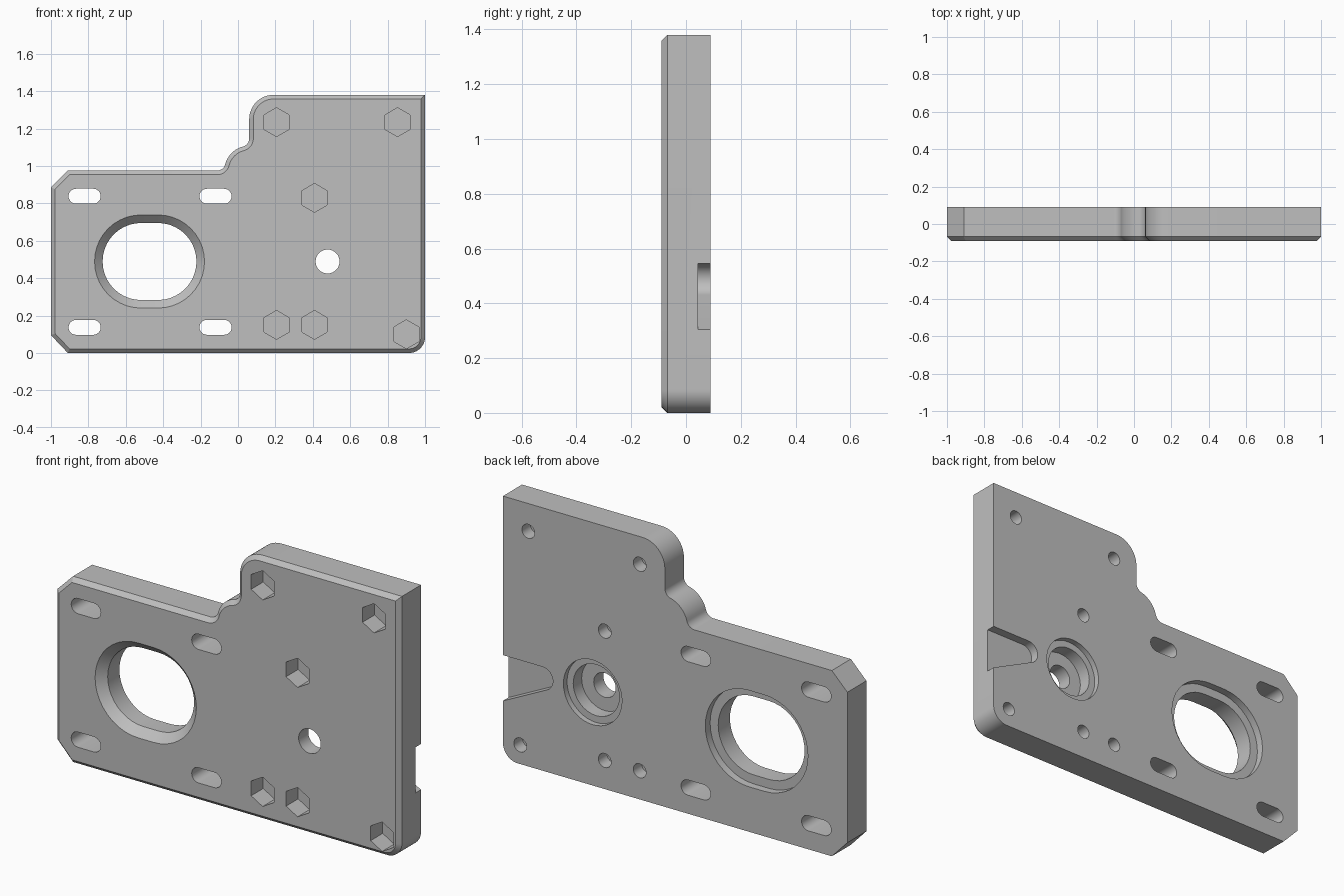
import bpy, bmesh, math
from mathutils import Vector

if "Cube" in bpy.data.objects:
    bpy.data.objects.remove(bpy.data.objects["Cube"])

FRONT, BACK = -0.09, 0.09


def arc(cx, cz, r, a0, a1, n=16):
    """Points (x, z) along an arc, angles in degrees."""
    return [(cx + r * math.cos(math.radians(a0 + (a1 - a0) * i / n)),
             cz + r * math.sin(math.radians(a0 + (a1 - a0) * i / n))) for i in range(n + 1)]


def circle(cx, cz, r, n=40):
    return arc(cx, cz, r, 0, 360, n)[:-1]


def slot(cx, cz, half, r, n=20):
    """Horizontal stadium with straight part 2 * half."""
    return arc(cx + half, cz, r, -90, 90, n) + arc(cx - half, cz, r, 90, 270, n)


def inset(pts, d):
    """Mitred inward offset of a counter-clockwise outline."""
    out = []
    for i, p in enumerate(pts):
        a, b, c = Vector(pts[i - 1]), Vector(p), Vector(pts[(i + 1) % len(pts)])
        u, v = (b - a).normalized(), (c - b).normalized()
        n1, n2 = Vector((-u.y, u.x)), Vector((-v.y, v.x))
        q = b + (n1 + n2) * (d / (1 + n1.dot(n2)))
        out.append((q.x, q.y))
    return out


def loft(name, sections):
    """Closed solid through (y, outline) sections, front to back."""
    bm = bmesh.new()
    rings = [[bm.verts.new((x, y, z)) for x, z in pts] for y, pts in sections]
    n = len(rings[0])
    for r, s in zip(rings, rings[1:]):
        for i in range(n):
            bm.faces.new((r[i], r[(i + 1) % n], s[(i + 1) % n], s[i]))
    bm.faces.new(rings[0])
    bm.faces.new(rings[-1][::-1])
    bmesh.ops.recalc_face_normals(bm, faces=bm.faces)
    mesh = bpy.data.meshes.new(name)
    bm.to_mesh(mesh)
    bm.free()
    ob = bpy.data.objects.new(name, mesh)
    bpy.context.collection.objects.link(ob)
    return ob


# Plate body with chamfered front rim
outline = [(-1, 0.095), (-0.91, 0)]
outline += arc(0.915, 0.085, 0.085, -90, 0)
outline += [(1, 1.38)]
outline += arc(0.19, 1.25, 0.13, 90, 180)
outline += arc(0.015, 1.147, 0.045, 0, -75.3, 10)
outline += arc(0.06, 0.975, 0.133, 104.7, 165.3, 12)[1:-1]
outline += arc(-0.112, 1.02, 0.045, -14.7, -90, 10)
outline += [(-0.91, 0.975), (-1, 0.885)]
plate = loft("mounting_plate", [(FRONT, inset(outline, 0.022)),
                                (FRONT + 0.022, outline), (BACK, outline)])


def cut(sections):
    tool = loft("cutter", sections)
    tool.hide_render = True
    mod = plate.modifiers.new("cut", 'BOOLEAN')
    mod.operation, mod.solver, mod.object = 'DIFFERENCE', 'EXACT', tool
    bpy.context.view_layer.objects.active = plate
    bpy.ops.object.modifier_apply(modifier=mod.name)
    mesh = tool.data
    bpy.data.objects.remove(tool)
    bpy.data.meshes.remove(mesh)


# Large oval opening: chamfered in front, stepped at the back
OX, OZ, OH = -0.473, 0.489, 0.045
cut([(FRONT - 0.02, slot(OX, OZ, OH, 0.269)), (FRONT + 0.043, slot(OX, OZ, OH, 0.206)),
     (BACK + 0.02, slot(OX, OZ, OH, 0.206))])
cut([(BACK - 0.04, slot(OX, OZ, OH, 0.253)), (BACK + 0.02, slot(OX, OZ, OH, 0.253))])

# Four adjustment slots
for x in (-0.82, -0.12):
    for z in (0.137, 0.838):
        cut([(-0.2, slot(x, z, 0.046, 0.04, 12)), (0.2, slot(x, z, 0.046, 0.04, 12))])

# Shaft hole with stepped bore at the back
for r, y in ((0.064, -0.2), (0.134, BACK - 0.10), (0.17, BACK - 0.03)):
    cut([(y, circle(0.479, 0.489, r)), (0.2, circle(0.479, 0.489, r))])

# Hexagonal nut pockets in front, blind screw holes behind
for x, z in ((0.206, 1.234), (0.853, 1.234), (0.409, 0.829),
             (0.206, 0.15), (0.409, 0.15), (0.9, 0.1)):
    hexagon = arc(x, z, 0.077, 30, 390, 6)[:-1]
    cut([(-0.2, hexagon), (FRONT + 0.1, hexagon)])
    cut([(FRONT + 0.11, circle(x, z, 0.037, 24)), (0.2, circle(x, z, 0.037, 24))])

# Tapered cable notch on the back right edge
notch = arc(0.77, 0.485, 0.06, 90, 243.9) + [(1.1, 0.256), (1.1, 0.545)]
cut([(0.043, notch), (0.2, notch)])

# Finish
grey = bpy.data.materials.new("plain_grey")
grey.diffuse_color = (0.52, 0.52, 0.52, 1)
grey.use_nodes = True
grey.node_tree.nodes["Principled BSDF"].inputs["Base Color"].default_value = grey.diffuse_color
plate.data.materials.clear()
plate.data.materials.append(grey)
for poly in plate.data.polygons:
    poly.material_index = 0
plate.select_set(True)
bpy.context.view_layer.objects.active = plate
bpy.ops.object.shade_smooth_by_angle(angle=math.radians(25))
